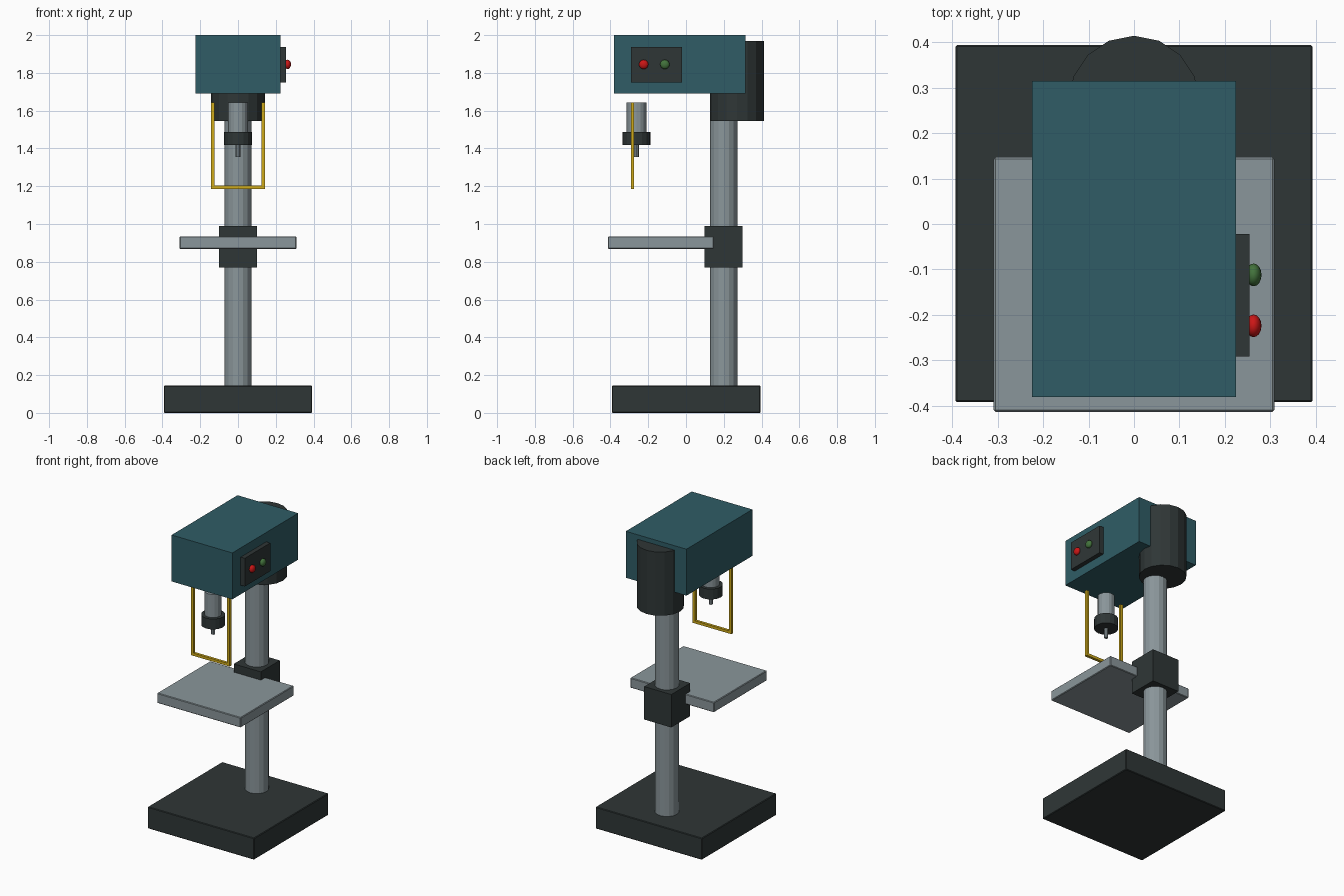
import bpy

if "Cube" in bpy.data.objects:
    bpy.data.objects.remove(bpy.data.objects["Cube"])


def material(name, rgb):
    m = bpy.data.materials.new(name)
    m.diffuse_color = (*rgb, 1)
    m.use_nodes = True
    m.node_tree.nodes["Principled BSDF"].inputs["Base Color"].default_value = m.diffuse_color
    return m


TEAL = material("teal_paint", (0.029, 0.108, 0.132))
DARK = material("dark_grey", (0.028, 0.037, 0.037))
STEEL = material("steel_grey", (0.255, 0.305, 0.325))
YELLOW = material("guard_yellow", (0.62, 0.40, 0.01))
RED = material("stop_red", (0.60, 0.008, 0.008))
GREEN = material("start_green", (0.055, 0.17, 0.045))


def finish(name, mat):
    ob = bpy.context.object
    ob.name = name
    ob.data.materials.append(mat)
    return ob


def box(name, mat, x, y, z, bevel=0):
    """Box from (min, max) ranges on each axis."""
    r = (x, y, z)
    bpy.ops.mesh.primitive_cube_add(size=1, location=[(a + b) / 2 for a, b in r])
    ob = finish(name, mat)
    ob.scale = [b - a for a, b in r]
    bpy.ops.object.transform_apply(location=False, rotation=False, scale=True)
    if bevel:
        mod = ob.modifiers.new("bevel", 'BEVEL')
        mod.width = bevel
        mod.segments = 1
    return ob


def cylinder(name, mat, y, radius, z0, z1, sides=16):
    bpy.ops.mesh.primitive_cylinder_add(vertices=sides, radius=radius, depth=z1 - z0,
                                        location=(0, y, (z0 + z1) / 2))
    return finish(name, mat)


# Base, column and table
box("base", DARK, (-0.393, 0.393), (-0.392, 0.394), (0, 0.145), 0.004)
cylinder("column", STEEL, 0.2, 0.0725, 0.14, 1.70)
box("table_bracket", DARK, (-0.1, 0.1), (0.098, 0.298), (0.77, 0.99))
box("table", STEEL, (-0.309, 0.309), (-0.413, 0.147), (0.868, 0.935), 0.004)

# Head and motor
box("head", TEAL, (-0.224, 0.224), (-0.38, 0.315), (1.69, 2.0))
cylinder("motor", DARK, 0.27, 0.144, 1.545, 1.97)

# Spindle, chuck and bit
SPINDLE_Y = -0.262
cylinder("spindle", STEEL, SPINDLE_Y, 0.052, 1.46, 1.642)
cylinder("chuck", DARK, SPINDLE_Y, 0.073, 1.418, 1.487)
cylinder("drill_bit", STEEL, SPINDLE_Y, 0.012, 1.354, 1.43, 8)

# Control panel and buttons
box("control_panel", DARK, (0.215, 0.254), (-0.291, -0.022), (1.75, 1.938))
for name, mat, y in (("stop_button", RED, -0.224), ("start_button", GREEN, -0.112)):
    bpy.ops.mesh.primitive_uv_sphere_add(segments=16, ring_count=8, radius=0.025,
                                         location=(0.263, y, 1.845))
    button = finish(name, mat)
    button.scale.x = 0.7
    bpy.ops.object.shade_smooth()

# Safety guard
GUARD_Y = (-0.292, -0.274)
for side, x in (("left", -0.134), ("right", 0.134)):
    box("guard_bar_" + side, YELLOW, (x - 0.009, x + 0.009), GUARD_Y, (1.186, 1.642))
box("guard_bar_bottom", YELLOW, (-0.126, 0.126), GUARD_Y, (1.186, 1.204))
